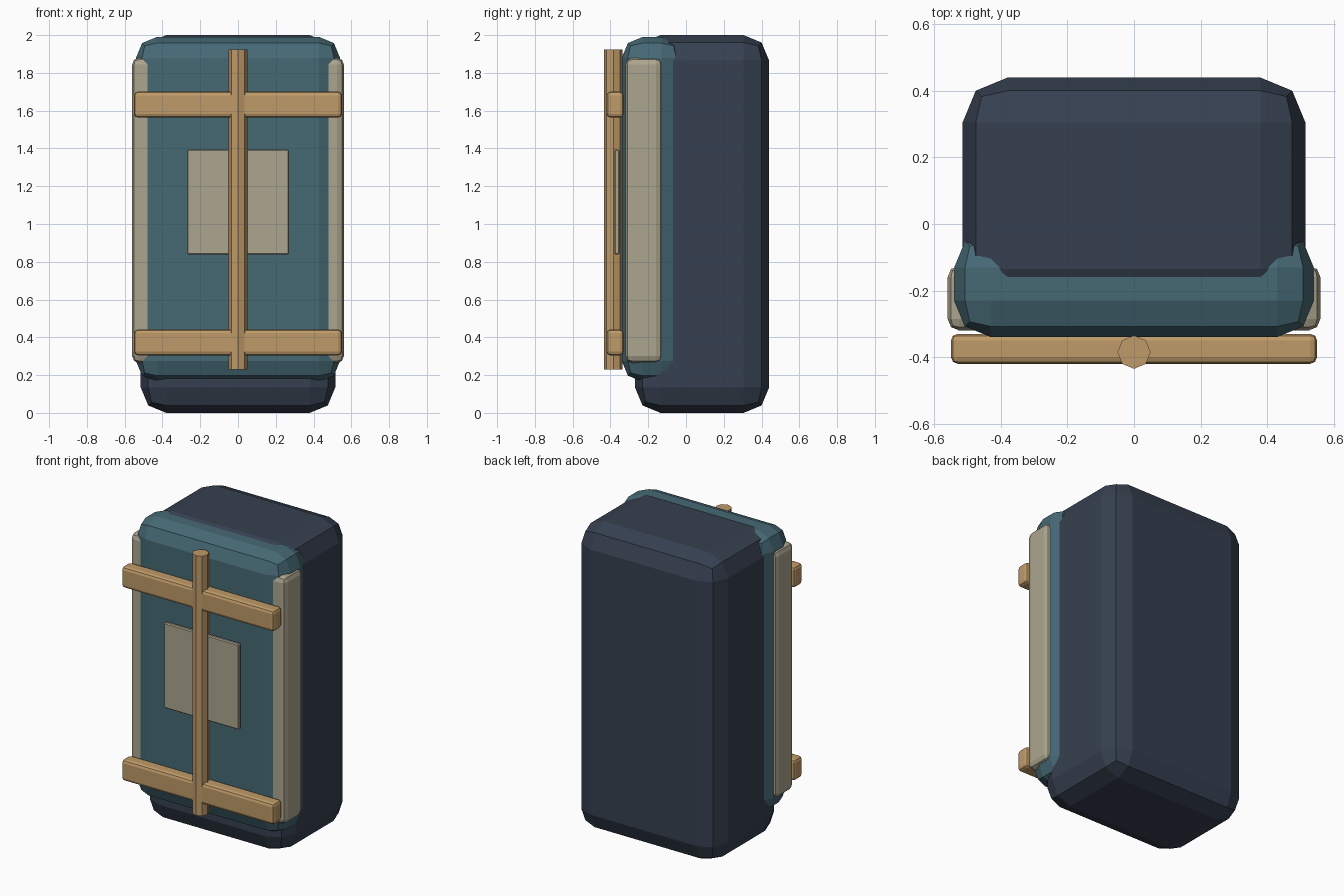
import bpy, bmesh, math
from mathutils import Matrix

if "Cube" in bpy.data.objects:
    bpy.data.objects.remove(bpy.data.objects["Cube"])


def material(name, rgb):
    m = bpy.data.materials.new(name)
    m.diffuse_color = (*rgb, 1)
    m.use_nodes = True
    m.node_tree.nodes["Principled BSDF"].inputs["Base Color"].default_value = m.diffuse_color
    return m


navy = material("dark navy", (0.037, 0.051, 0.080))
teal = material("muted teal", (0.062, 0.142, 0.178))
cream = material("warm grey", (0.413, 0.376, 0.275))
wood = material("light wood", (0.521, 0.328, 0.140))


def finish(name, bm, mat):
    me = bpy.data.meshes.new(name)
    bm.to_mesh(me)
    bm.free()
    me.materials.append(mat)
    ob = bpy.data.objects.new(name, me)
    bpy.context.collection.objects.link(ob)
    return ob


def block(name, lo, hi, bevel, segments, mat):
    """Box between two corners with rounded, flat-shaded edges."""
    bm = bmesh.new()
    bmesh.ops.create_cube(bm, size=1)
    for v in bm.verts:
        v.co = [(a + b) / 2 + c * (b - a) for a, b, c in zip(lo, hi, v.co)]
    bmesh.ops.bevel(bm, geom=bm.edges[:], offset=bevel, segments=segments,
                    profile=0.5, affect='EDGES', clamp_overlap=True)
    return finish(name, bm, mat)


# Main case and front shell
block("main_body", (-0.515, -0.27, 0), (0.515, 0.44, 2.0), 0.135, 2, navy)
block("front_shell", (-0.54, -0.34, 0.165), (0.54, -0.02, 1.99), 0.11, 2, teal)

# Side pads, one on each side
for side, s in (("left", -1), ("right", 1)):
    x0, x1 = sorted((s * 0.44, s * 0.56))
    block(side + "_side_pad", (x0, -0.32, 0.265), (x1, -0.125, 1.88), 0.035, 2, cream)

# Centre plate
block("front_plate", (-0.27, -0.379, 0.838), (0.27, -0.352, 1.395), 0.006, 1, cream)

# Wooden cross bars
for name, z in (("lower_bar", 0.373), ("upper_bar", 1.632)):
    block(name, (-0.55, -0.42, z - 0.069), (0.55, -0.33, z + 0.069), 0.02, 2, wood)

# Eight-sided upright pole
bm = bmesh.new()
bmesh.ops.create_cone(bm, cap_ends=True, segments=8, radius1=0.05, radius2=0.05,
                      depth=1.695, matrix=Matrix.Translation((0, -0.385, 1.0775)))
finish("upright_pole", bm, wood)
